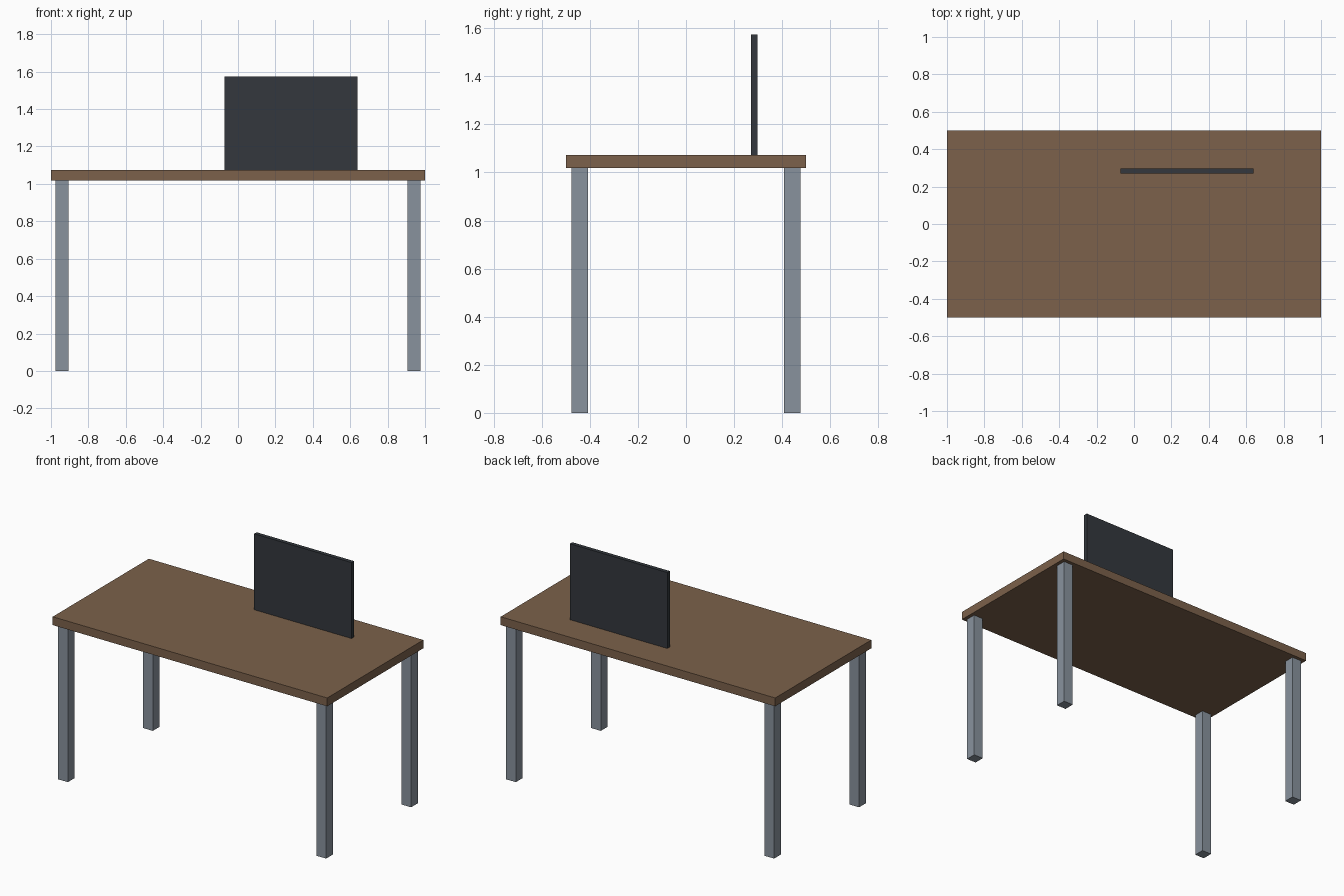
import bpy

if "Cube" in bpy.data.objects:
    bpy.data.objects.remove(bpy.data.objects["Cube"])

TOP_Z = 1.073      # upper face of the tabletop
UNDER_Z = 1.018    # underside of the tabletop


def material(name, rgb):
    mat = bpy.data.materials.new(name)
    mat.diffuse_color = (*rgb, 1.0)
    mat.use_nodes = True
    mat.node_tree.nodes["Principled BSDF"].inputs["Base Color"].default_value = mat.diffuse_color
    return mat


def box(name, low, high, mat):
    """Axis-aligned box between two corners."""
    centre = [(a + b) / 2 for a, b in zip(low, high)]
    bpy.ops.mesh.primitive_cube_add(size=1, location=centre)
    obj = bpy.context.object
    obj.name = name
    obj.scale = [b - a for a, b in zip(low, high)]
    bpy.ops.object.transform_apply(location=False, rotation=False, scale=True)
    obj.data.materials.append(mat)
    return obj


wood = material("brown_wood", (0.20, 0.12, 0.07))
metal = material("grey_metal", (0.25, 0.29, 0.34))
dark = material("dark_panel", (0.033, 0.039, 0.047))

# Tabletop
box("tabletop", (-1, -0.5, UNDER_Z), (1, 0.5, TOP_Z), wood)

# Four square legs, inset slightly from the corners
LEG = 0.035
for y_name, y in (("front", -0.442), ("back", 0.442)):
    for x_name, x in (("left", -0.941), ("right", 0.941)):
        box(f"{y_name}_{x_name}_leg", (x - LEG, y - LEG, 0),
            (x + LEG, y + LEG, UNDER_Z), metal)

# Thin upright screen standing on the tabletop
box("screen", (-0.072, 0.271, TOP_Z), (0.638, 0.297, 1.573), dark)
